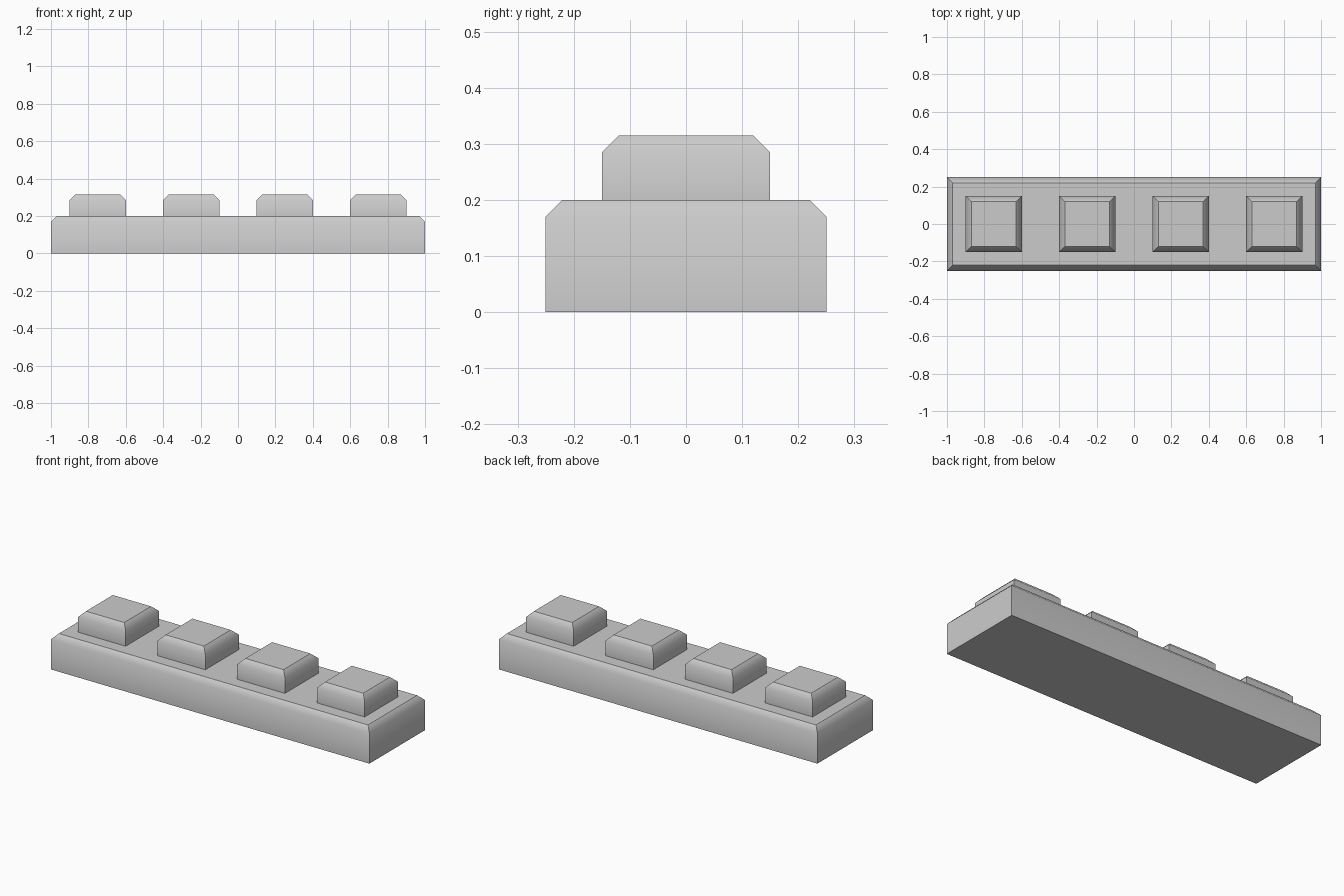
import bpy, bmesh
from mathutils import Matrix, Vector

if "Cube" in bpy.data.objects:
    bpy.data.objects.remove(bpy.data.objects["Cube"])

CHAMFER = 0.03


def chamfered_block(name, x, size, z0):
    """Box standing on z0 whose top rim is chamfered; the sides roll softly into the chamfer."""
    sx, sy, sz = size
    top = z0 + sz
    bm = bmesh.new()
    bmesh.ops.create_cube(bm, size=1, matrix=Matrix.Translation((0, 0, z0 + sz / 2)) @ Matrix.Diagonal((sx, sy, sz, 1)))
    rim = [e for e in bm.edges if all(abs(v.co.z - top) < 1e-5 for v in e.verts)]
    bmesh.ops.bevel(bm, geom=rim, offset=CHAMFER, offset_type='OFFSET',
                    segments=1, affect='EDGES', clamp_overlap=True)
    # Only the fold between side and chamfer is smooth
    for e in bm.edges:
        e.smooth = all(abs(v.co.z - (top - CHAMFER)) < 1e-4 for v in e.verts)
    for f in bm.faces:
        f.smooth = True
    mesh = bpy.data.meshes.new(name)
    bm.to_mesh(mesh)
    bm.free()
    obj = bpy.data.objects.new(name, mesh)
    obj.location = Vector((x, 0, 0))
    bpy.context.collection.objects.link(obj)
    return obj


# Long base bar
chamfered_block("base", 0, (2.0, 0.5, 0.2), 0)

# Row of four raised keys
for i in range(4):
    chamfered_block(f"key_{i + 1}", -0.75 + 0.5 * i, (0.3, 0.3, 0.115), 0.2)
